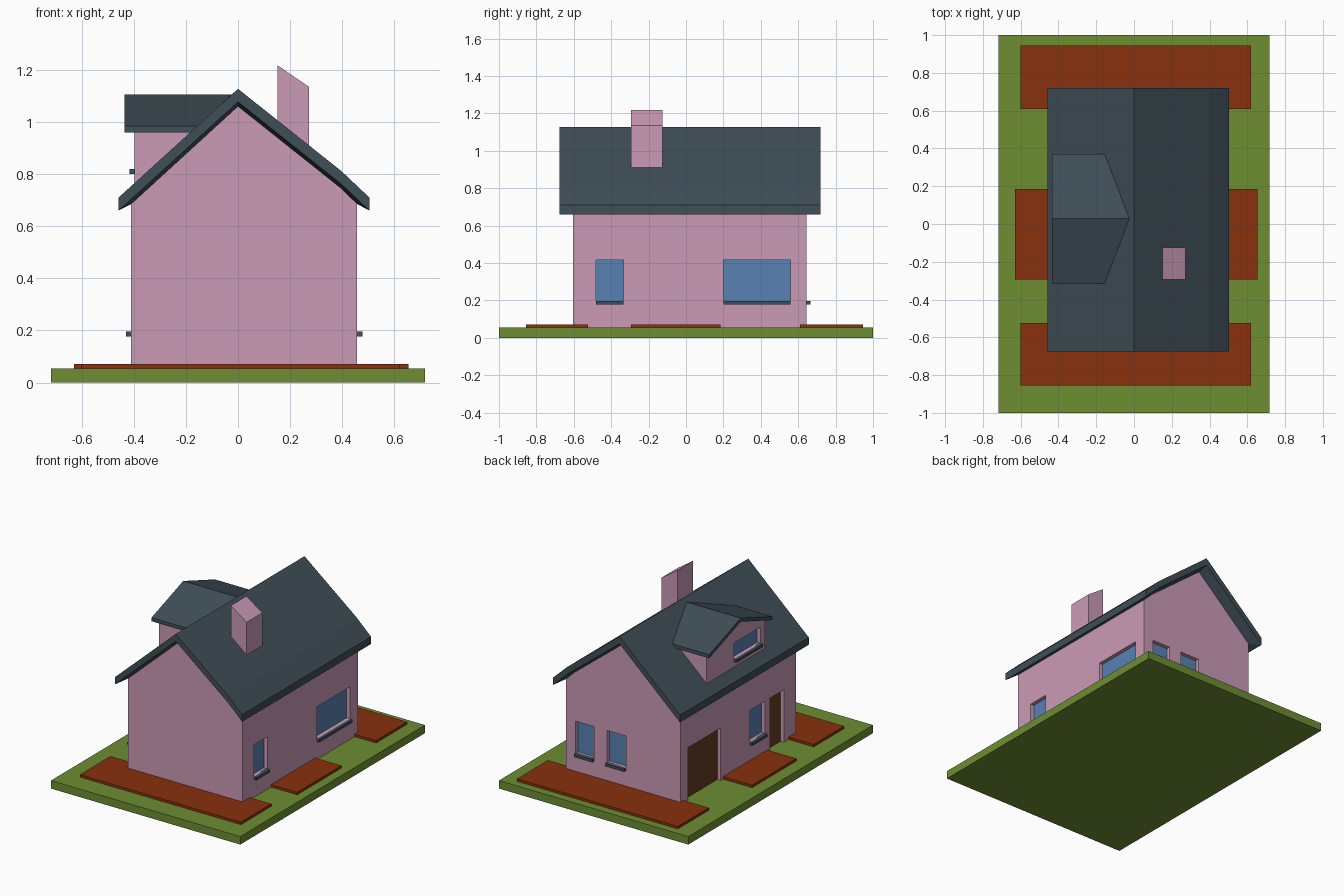
import bpy, bmesh

if "Cube" in bpy.data.objects:
    bpy.data.objects.remove(bpy.data.objects["Cube"])


def mat(name, r, g, b):
    def lin(c):
        c /= 255
        return c / 12.92 if c <= 0.04045 else ((c + 0.055) / 1.055) ** 2.4
    m = bpy.data.materials.new(name)
    m.diffuse_color = (lin(r), lin(g), lin(b), 1)
    m.use_nodes = True
    m.node_tree.nodes["Principled BSDF"].inputs["Base Color"].default_value = m.diffuse_color
    return m


GRASS = mat("grass green", 109, 141, 50)
SOIL = mat("soil rust", 137, 49, 13)
PINK = mat("wall pink", 204, 155, 182)
SLATE = mat("roof slate", 63, 78, 87)
GLASS = mat("window blue", 88, 130, 180)
WOOD = mat("door brown", 98, 60, 35)


def make(name, verts, faces, material):
    bm = bmesh.new()
    vs = [bm.verts.new(v) for v in verts]
    for f in faces:
        bm.faces.new([vs[i] for i in f])
    bmesh.ops.recalc_face_normals(bm, faces=bm.faces)
    me = bpy.data.meshes.new(name)
    bm.to_mesh(me)
    bm.free()
    me.materials.append(material)
    ob = bpy.data.objects.new(name, me)
    bpy.context.collection.objects.link(ob)
    return ob


def prism(name, bottom, top, material):
    """Solid between two matching polygons."""
    n = len(bottom)
    faces = [list(range(n)), list(range(n, 2 * n))]
    faces += [(i, (i + 1) % n, n + (i + 1) % n, n + i) for i in range(n)]
    return make(name, bottom + top, faces, material)


def box(name, x, y, z, material):
    ring = [(x[0], y[0]), (x[1], y[0]), (x[1], y[1]), (x[0], y[1])]
    return prism(name, [(*p, z[0]) for p in ring], [(*p, z[1]) for p in ring], material)


# Lawn and planting beds
box("lawn", (-0.7175, 0.7175), (-1, 1), (0, 0.055), GRASS)
box("front_bed", (-0.60, 0.62), (-0.855, -0.525), (0.05, 0.072), SOIL)
box("back_bed", (-0.60, 0.62), (0.61, 0.945), (0.05, 0.072), SOIL)
box("side_beds_left", (-0.63, -0.40), (-0.295, 0.185), (0.05, 0.072), SOIL)
box("side_beds_right", (0.44, 0.655), (-0.295, 0.185), (0.05, 0.072), SOIL)

# House walls
XL, XR, YF, YB = -0.41, 0.457, -0.605, 0.645
gable = [(XL, 0.05), (XR, 0.05), (XR, 0.70), (0.396, 0.76), (0, 1.075), (XL, 0.70)]
walls = prism("house_walls", [(x, YF, z) for x, z in gable], [(x, YB, z) for x, z in gable], PINK)

# Main roof: top and fascia, with a soffit sloping down to the walls
top = [(-0.458, 0.71), (0, 1.127), (0.396, 0.812), (0.504, 0.71)]
fascia = [(x, z - 0.05) for x, z in top]
soffit = [(XL, 0.685), (0, 1.06), (0.396, 0.745), (XR, 0.685)]
rows = [(top, -0.675), (fascia, -0.675), (soffit, YF), (soffit, YB), (fascia, 0.72), (top, 0.72)]
verts = [(x, y, z) for pts, y in rows for x, z in pts]
faces = [(r * 4 + i, r * 4 + i + 1, (r + 1) % 6 * 4 + i + 1, (r + 1) % 6 * 4 + i)
         for r in range(6) for i in range(3)]
for e in (0, 3):
    faces += [(e, 4 + e, 16 + e, 20 + e), (4 + e, 8 + e, 12 + e, 16 + e)]
make("main_roof", verts, faces, SLATE)

# Chimney with slanted top
cx, cy = (0.152, 0.272), (-0.295, -0.125)
ring = [(cx[0], cy[0]), (cx[1], cy[0]), (cx[1], cy[1]), (cx[0], cy[1])]
prism("chimney", [(*p, 0.88) for p in ring],
      [(x, y, 1.217 if x < 0.2 else 1.135) for x, y in ring], PINK)

# Dormer walls
DX, DY = -0.397, 0.028
dg = [(-0.315, 0.72), (0.315, 0.72), (0.315, 0.975), (0, 1.088), (-0.315, 0.975)]
dormer = prism("dormer_walls", [(DX, DY + y, z) for y, z in dg],
               [(-0.1, DY + y, z) for y, z in dg], PINK)

# Dormer roof slab, running back into the main roof
plan = [(-0.435, 0, 1.105), (-0.435, 0.3425, 0.985), (-0.155, 0.3425, 0.985),
        (-0.025, 0, 1.105), (-0.155, -0.3425, 0.985), (-0.435, -0.3425, 0.985)]
dv = [(x, DY + y, z - d) for d in (0, 0.025) for x, y, z in plan]
df = [(0, 1, 2, 3), (0, 3, 4, 5), (6, 7, 8, 9), (6, 9, 10, 11)]
df += [(i, (i + 1) % 6, 6 + (i + 1) % 6, 6 + i) for i in range(6)]
make("dormer_roof", dv, df, SLATE)


# Recessed openings with a pane, and a sill below windows
def opening(name, wall, axis, pos, out, span, z, door=False):
    def slab(part, d0, d1, zz, m):
        t = sorted((pos + out * d0, pos + out * d1))
        xy = (t, span) if axis == "x" else (span, t)
        return box(name + part, xy[0], xy[1], zz, m)
    cutter = slab("_cutter", -0.03, 0.05, z, PINK)
    mod = wall.modifiers.new("cut", "BOOLEAN")
    mod.object = cutter
    mod.solver = "EXACT"
    bpy.context.view_layer.objects.active = wall
    bpy.ops.object.modifier_apply(modifier=mod.name)
    bpy.data.objects.remove(cutter)
    slab("_panel" if door else "_pane", -0.033, -0.026, z, WOOD if door else GLASS)
    if not door:
        slab("_sill", -0.012, 0.02, (z[0] - 0.019, z[0]), SLATE)


WZ = (0.196, 0.415)
DZ = (0.02, 0.415)
opening("right_small_window", walls, "x", XR, 1, (-0.48, -0.335), WZ)
opening("right_large_window", walls, "x", XR, 1, (0.20, 0.56), WZ)
opening("left_window", walls, "x", XL, -1, (-0.27, -0.105), WZ)
opening("garage_door", walls, "x", XL, -1, (0.21, 0.565), DZ, True)
opening("entrance_door", walls, "x", XL, -1, (-0.475, -0.325), DZ, True)
opening("back_window_a", walls, "y", YB, 1, (0.245, 0.385), WZ)
opening("back_window_b", walls, "y", YB, 1, (0.005, 0.148), WZ)
opening("dormer_window", dormer, "x", DX, -1, (-0.24, 0.045), (0.82, 0.93))
